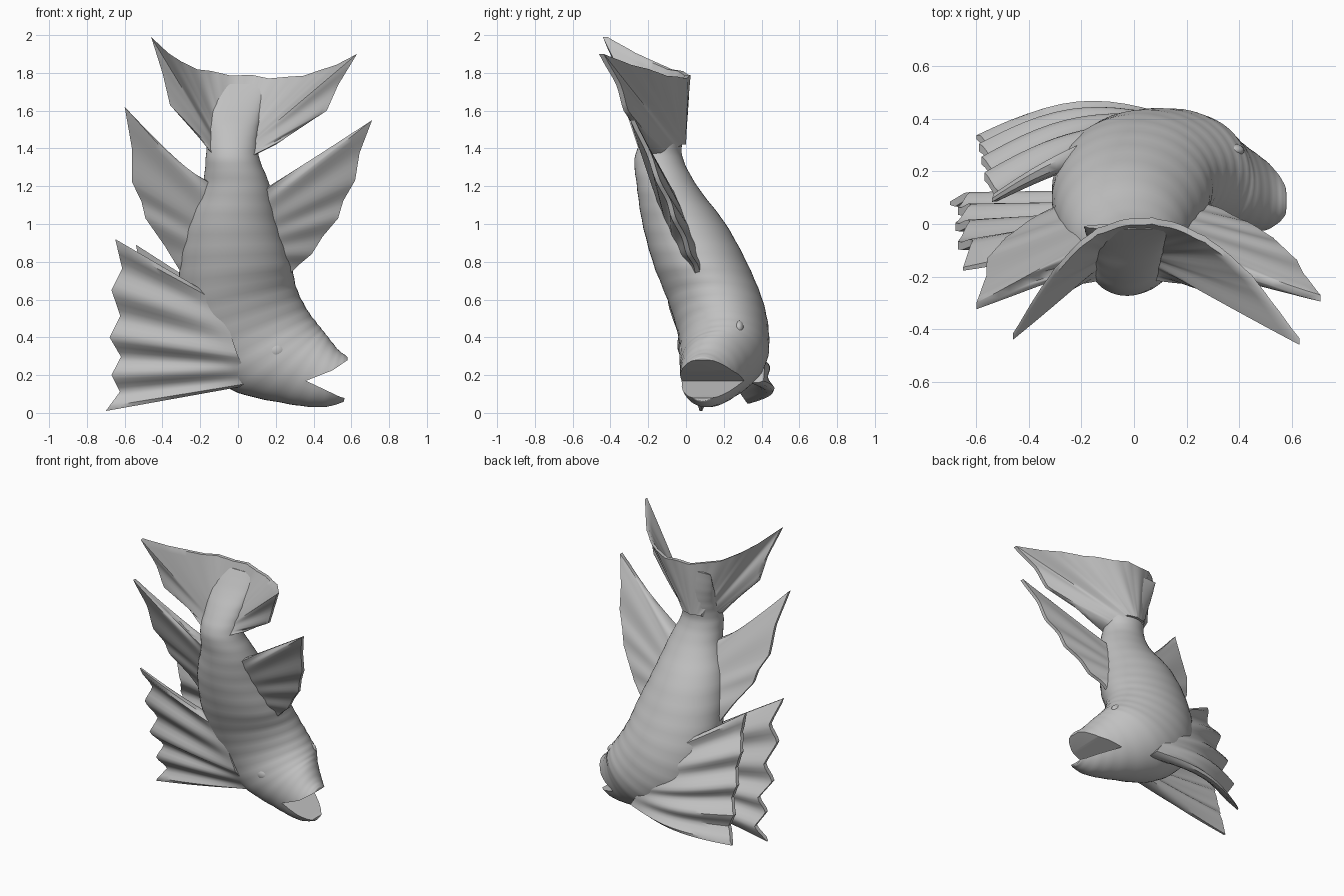
import bpy
import bmesh
import math
from mathutils import Vector

if "Cube" in bpy.data.objects:
    bpy.data.objects.remove(bpy.data.objects["Cube"], do_unlink=True)

# One stone-grey material for the whole figure
stone = bpy.data.materials.new("stone grey")
stone.use_nodes = True
colour = (0.53, 0.53, 0.53, 1)
stone.diffuse_color = colour
stone.node_tree.nodes["Principled BSDF"].inputs["Base Color"].default_value = colour


def smooth(obj):
    bpy.ops.object.select_all(action="DESELECT")
    obj.select_set(True)
    bpy.context.view_layer.objects.active = obj
    bpy.ops.object.shade_smooth_by_angle(angle=math.radians(45))


def finish(name, bm):
    """Turn a bmesh into a smooth shaded object."""
    bmesh.ops.recalc_face_normals(bm, faces=bm.faces)
    mesh = bpy.data.meshes.new(name)
    bm.to_mesh(mesh)
    bm.free()
    obj = bpy.data.objects.new(name, mesh)
    bpy.context.collection.objects.link(obj)
    mesh.materials.append(stone)
    smooth(obj)
    return obj


def spline(rows, u):
    """Smooth interpolation through rows of numbers."""
    last = len(rows) - 1
    i = min(int(u), last - 1)
    f = u - i
    a, b, c, d = (rows[min(max(k, 0), last)] for k in range(i - 1, i + 3))
    return [q + f * (r - p) / 2
            + f * f * (2 * p - 5 * q + 4 * r - s) / 2
            + f ** 3 * (3 * q - p - 3 * r + s) / 2
            for p, q, r, s in zip(a, b, c, d)]


def polyline(points, u):
    """Straight interpolation, u running over point indices."""
    i = min(int(u), len(points) - 2)
    return Vector(points[i]).lerp(Vector(points[i + 1]), u - i)


def skin(bm, rings):
    """Join closed rings of points into a capped tube."""
    rings = [[bm.verts.new(p) for p in ring] for ring in rings]
    for one, two in zip(rings, rings[1:]):
        for s in range(len(one)):
            t = (s + 1) % len(one)
            bm.faces.new((one[s], one[t], two[t], two[s]))
    return rings


def loft(name, sections, steps=8, sides=44, ripple=0):
    """Skin ellipses: back x, back z, belly x, belly z, centre y, half width."""
    rings = []
    for k in range((len(sections) - 1) * steps + 1):
        u = k / steps
        bx, bz, vx, vz, y, half = spline(sections, u)
        back, belly = Vector((bx, y, bz)), Vector((vx, y, vz))
        centre, arm = (back + belly) / 2, (back - belly) / 2
        swell = 1 + ripple * math.sin(u * math.tau * 2)
        angles = [math.tau * s / sides for s in range(sides)]
        rings.append([centre + swell * (arm * math.cos(a)
                      + Vector((0, half * math.sin(a), 0))) for a in angles])
    bm = bmesh.new()
    rings = skin(bm, rings)
    bm.faces.new(rings[0])
    bm.faces.new(rings[-1])
    return finish(name, bm)


def fin(name, root, tips, ridge=0.02, bulge=(0, 0), notch=0.08, thick=(.07, .025)):
    """Ribbed web tapering from a root line to pointed tips with notches between."""
    def root_at(f):
        return polyline(root, f * (len(root) - 1))

    # Notches sit halfway between tips, pulled back to the root
    edge = [Vector(tips[0])]
    for i in range(1, len(tips)):
        a, b = Vector(tips[i - 1]), Vector(tips[i])
        base = root_at((i - 0.5) / (len(tips) - 1))
        edge += [((a + b) / 2).lerp(base, notch), b]
    columns, rows = (len(edge) - 1) * 4, 12
    rings = []
    for c in range(columns + 1):
        u, f = c / 4, c / columns
        start, end = root_at(f), polyline(edge, u)
        front, rear = [], []
        # Outer ribs are thinner so the sides end in a fine edge
        slim = 0.45 if c in (0, columns) else 1
        for r in range(rows + 1):
            t = r / rows
            p = start.lerp(end, t)
            p.y += (bulge[0] + (bulge[1] - bulge[0]) * f) * math.sin(math.pi * t)
            p.y -= ridge * math.cos(math.pi * u) * math.sin(t * math.pi * 0.6)
            half = Vector((0, slim * (thick[0] + (thick[1] - thick[0]) * t) / 2, 0))
            front.append(p - half)
            rear.append(p + half)
        rings.append(front + rear[::-1])
    bm = bmesh.new()
    rings = skin(bm, rings)
    # Close both side edges with strips of quads
    for ring in (rings[0], rings[-1]):
        for r in range(rows):
            bm.faces.new((ring[r], ring[r + 1], ring[-r - 2], ring[-r - 1]))
    return finish(name, bm)


# Body, from the flattened tail stalk down through the curved head to the lips
body = loft("body", [
    (.15, 1.74, -.19, 1.74, -.01, .01),
    (.13, 1.62, -.18, 1.62, -.05, .05),
    (.11, 1.49, -.165, 1.49, -.105, .095),
    (.11, 1.36, -.17, 1.36, -.145, .125),
    (.17, 1.2, -.19, 1.2, -.1, .16),
    (.22, 1, -.27, 1, -.01, .22),
    (.28, .8, -.31, .76, .08, .25),
    (.31, .66, -.3, .5, .16, .25),
    (.37, .54, -.22, .28, .2, .24),
    (.43, .46, -.03, .12, .195, .23),
    (.47, .41, .25, .05, .15, .18),
    (.53, .335, .44, .03, .11, .14),
    (.575, .3, .55, .055, .09, .1),
    (.58, .285, .56, .07, .09, .08),
], ripple=.005)

# Open mouth, cut out as a wedge
bm = bmesh.new()
profile = [(.36, .17), (.5, .225), (.64, .32), (.64, .06), (.54, .085)]
sheets = skin(bm, [[(x, y, z) for x, z in profile] for y in (-.3, .6)])
for sheet in sheets:
    bm.faces.new(sheet)
cutter = finish("mouth_cutter", bm)
cutter.hide_render = True
cut = body.modifiers.new("mouth", "BOOLEAN")
cut.operation = "DIFFERENCE"
cut.object = cutter
bpy.context.view_layer.objects.active = body
bpy.ops.object.modifier_apply(modifier=cut.name)
bpy.data.objects.remove(cutter, do_unlink=True)
smooth(body)

# Eyes, low mounds on the head
for side, place in (("front", (.2, -.01, .33)), ("rear", (.37, .28, .45))):
    bm = bmesh.new()
    bmesh.ops.create_uvsphere(bm, u_segments=20, v_segments=12, radius=.05)
    bmesh.ops.scale(bm, vec=(1, .55, .8), verts=bm.verts)
    bmesh.ops.translate(bm, vec=place, verts=bm.verts)
    finish(side + "_eye", bm)

# Tail fin, cupped forward at both ends
fin("tail_fin",
    [(-.13, -.17, 1.36), (-.1, -.07, 1.42), (-.03, -.05, 1.42),
     (.04, -.07, 1.42), (.08, -.17, 1.36)],
    [(-.2, -.2, 1.45), (-.36, -.3, 1.63), (-.46, -.42, 1.99),
     (-.3, -.17, 1.86), (-.14, -.02, 1.81), (.07, .02, 1.79),
     (.27, -.05, 1.78), (.45, -.2, 1.82), (.63, -.44, 1.9),
     (.47, -.31, 1.6), (.2, -.2, 1.42)],
    ridge=.008, notch=.04, thick=(.1, .025))


def lean(points):
    """Place x, z points on the sloping plane shared by the middle fins."""
    return [(x, -.13 - (z - 1.2) * .42, z) for x, z in points]


# Middle fins on either edge of the body
fin("back_fin", lean([(.1, 1.16), (.18, .76)]),
    lean([(.26, 1.26), (.71, 1.55), (.62, 1.23), (.53, 1.03),
          (.39, .84), (.26, .72)]), ridge=.006, notch=.04, thick=(.12, .025))
fin("belly_fin", lean([(-.1, 1.2), (-.2, .76)]),
    lean([(-.29, 1.29), (-.6, 1.62), (-.56, 1.22), (-.49, 1.03),
          (-.3, .74)]), ridge=.006, notch=.04, thick=(.12, .025))

# Pair of broad ribbed side fins behind the head
fin("front_side_fin", [(.08, .11, .15), (0, .02, .3), (-.1, -.01, .6)],
    [(-.7, .1, .01), (-.67, .07, .2), (-.68, .01, .4),
     (-.67, -.06, .65), (-.65, -.15, .92)],
    ridge=.022, bulge=(-.01, -.01), thick=(.1, .03))
fin("rear_side_fin", [(.16, .36, .16), (.05, .37, .32), (-.12, .29, .62)],
    [(-.6, .31, .05), (-.59, .27, .25), (-.58, .22, .44),
     (-.57, .16, .65), (-.54, .07, .89)],
    ridge=-.022, bulge=(.09, .01), thick=(.1, .03))
